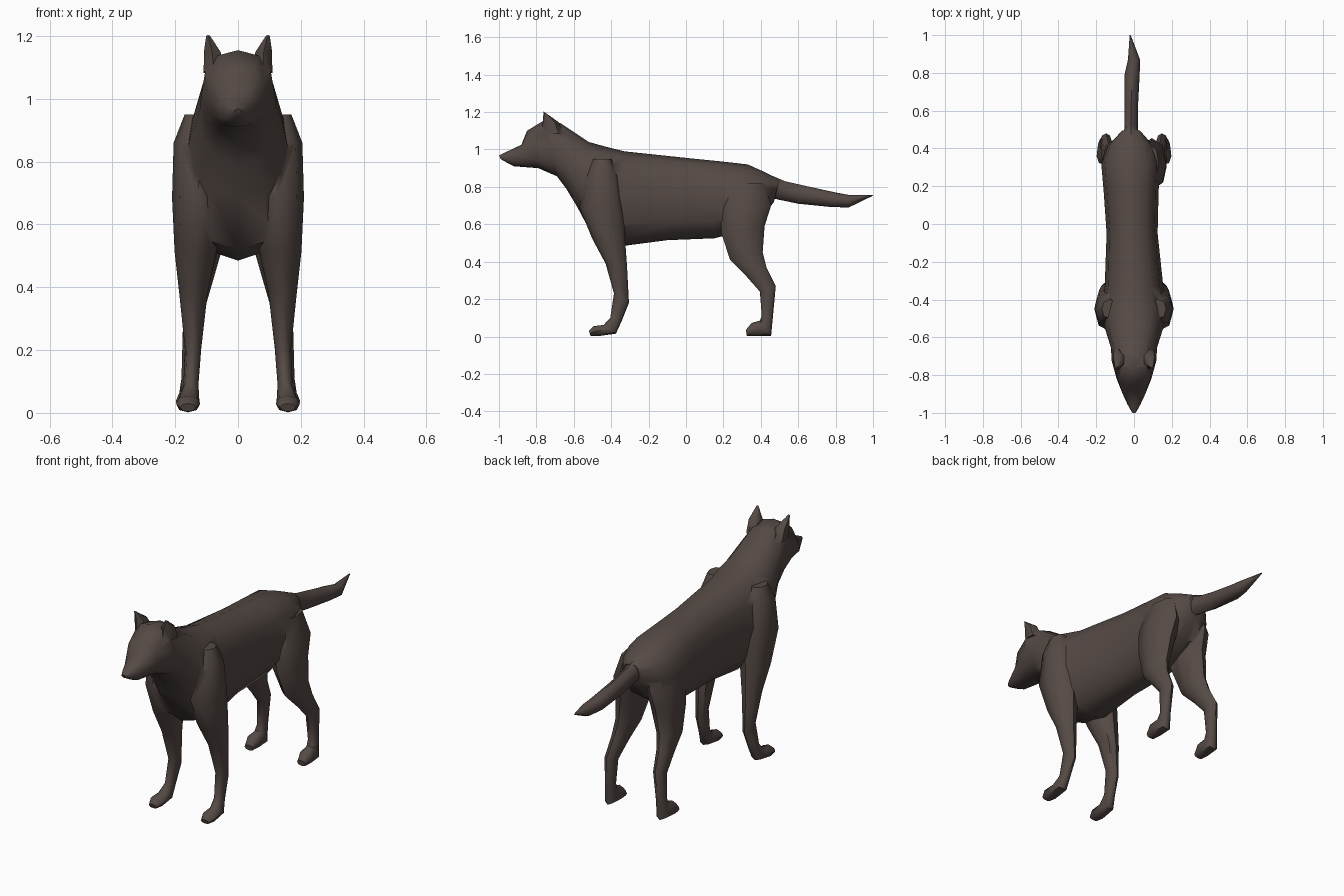
import bpy, bmesh, math
from mathutils import Vector

fur = bpy.data.materials.new("dark brown fur")
fur.diffuse_color = (0.09, 0.068, 0.06, 1)


def loft(name, rings, sides=10, power=1.0):
    """Skin closed rings; each ring is (y1, z1, y2, z2, x_centre, half_width),
    spanning two points of the side outline."""
    bm = bmesh.new()
    loops = []
    for y1, z1, y2, z2, xc, hw in rings:
        a, b = Vector((xc, y1, z1)), Vector((xc, y2, z2))
        mid, half = (a + b) / 2, (a - b) / 2
        loop = []
        for i in range(sides):
            t = 2 * math.pi * i / sides
            c, s = math.cos(t), math.sin(t)
            c2 = math.copysign(abs(c) ** power, c)
            s2 = math.copysign(abs(s) ** power, s)
            loop.append(bm.verts.new(mid + half * c2 + Vector((hw * s2, 0, 0))))
        loops.append(loop)
    for p, q in zip(loops, loops[1:]):
        for i in range(sides):
            j = (i + 1) % sides
            bm.faces.new((p[i], p[j], q[j], q[i]))
    bm.faces.new(loops[0])
    bm.faces.new(loops[-1])
    bmesh.ops.recalc_face_normals(bm, faces=bm.faces)
    me = bpy.data.meshes.new(name)
    bm.to_mesh(me)
    bm.free()
    me.materials.append(fur)
    ob = bpy.data.objects.new(name, me)
    bpy.context.collection.objects.link(ob)
    return ob


def mirrored(rings, side):
    return [r[:4] + (r[4] * side, r[5]) for r in rings]


# Head, neck and torso in one skin, nose to rump
body = loft("body", [
    (-1.00, 0.968, -0.99, 0.948, 0, 0.012),
    (-0.965, 0.985, -0.95, 0.925, 0, 0.033),
    (-0.88, 1.025, -0.92, 0.91, 0, 0.06),
    (-0.85, 1.10, -0.79, 0.90, 0, 0.092),
    (-0.76, 1.155, -0.69, 0.857, 0, 0.118),
    (-0.67, 1.14, -0.64, 0.79, 0, 0.122),
    (-0.52, 1.04, -0.58, 0.69, 0, 0.155),
    (-0.43, 1.015, -0.49, 0.52, 0, 0.175),
    (-0.33, 0.99, -0.33, 0.485, 0, 0.155),
    (0.00, 0.955, -0.10, 0.515, -0.01, 0.135),
    (0.18, 0.937, 0.15, 0.525, -0.015, 0.145),
    (0.33, 0.92, 0.30, 0.56, -0.018, 0.155),
    (0.43, 0.875, 0.40, 0.62, -0.018, 0.12),
    (0.50, 0.84, 0.47, 0.72, -0.015, 0.055),
], 12, 0.85)

# Tail with a slight sideways bend and a pointed tip
parts = [loft("tail", [
    (0.40, 0.885, 0.38, 0.73, -0.015, 0.075),
    (0.53, 0.83, 0.48, 0.735, -0.015, 0.035),
    (0.64, 0.805, 0.60, 0.71, -0.015, 0.036),
    (0.80, 0.77, 0.78, 0.692, -0.01, 0.04),
    (0.87, 0.757, 0.87, 0.69, 0.00, 0.032),
    (1.00, 0.757, 0.998, 0.752, -0.02, 0.003),
], 8)]

front_leg = [
    (-0.50, 0.95, -0.40, 0.95, 0.13, 0.04),
    (-0.54, 0.86, -0.36, 0.86, 0.125, 0.08),
    (-0.57, 0.69, -0.33, 0.68, 0.125, 0.085),
    (-0.50, 0.52, -0.325, 0.51, 0.135, 0.067),
    (-0.43, 0.39, -0.315, 0.37, 0.142, 0.045),
    (-0.385, 0.23, -0.305, 0.18, 0.143, 0.026),
    (-0.405, 0.10, -0.345, 0.08, 0.15, 0.024),
    (-0.44, 0.062, -0.375, 0.015, 0.157, 0.034),
    (-0.495, 0.055, -0.47, 0.002, 0.159, 0.038),
    (-0.52, 0.03, -0.51, 0.004, 0.159, 0.024),
]
hind_leg = [
    (0.22, 0.82, 0.42, 0.82, 0.085, 0.045),
    (0.18, 0.68, 0.455, 0.70, 0.095, 0.075),
    (0.19, 0.55, 0.42, 0.59, 0.105, 0.068),
    (0.235, 0.41, 0.41, 0.45, 0.125, 0.048),
    (0.32, 0.325, 0.43, 0.37, 0.137, 0.036),
    (0.395, 0.24, 0.48, 0.27, 0.148, 0.028),
    (0.405, 0.11, 0.465, 0.11, 0.155, 0.025),
    (0.395, 0.085, 0.455, 0.002, 0.158, 0.032),
    (0.35, 0.072, 0.37, 0.002, 0.16, 0.038),
    (0.32, 0.035, 0.325, 0.003, 0.16, 0.026),
]
# Ears: upright, flat in front, sloping back
ear = [
    (-0.77, 1.09, -0.65, 1.08, 0.078, 0.036),
    (-0.765, 1.15, -0.68, 1.145, 0.082, 0.031),
    (-0.762, 1.203, -0.75, 1.195, 0.095, 0.007),
]
for side, label in ((1, "left"), (-1, "right")):
    parts.append(loft(label + "_front_leg", mirrored(front_leg, side), 8, 0.9))
    parts.append(loft(label + "_hind_leg", mirrored(hind_leg, side), 8, 0.9))
    parts.append(loft(label + "_ear", mirrored(ear, side), 6))

# Merge the limbs, ears and tail into one continuous skin
bpy.context.view_layer.objects.active = body
for part in parts:
    mod = body.modifiers.new("join " + part.name, 'BOOLEAN')
    mod.operation = 'UNION'
    mod.solver = 'EXACT'
    mod.object = part
    bpy.ops.object.modifier_apply(modifier=mod.name)
for part in parts:
    bpy.data.objects.remove(part)
body.name = "wolf_body"
body.select_set(True)
bpy.ops.object.shade_smooth_by_angle(angle=math.radians(50))
